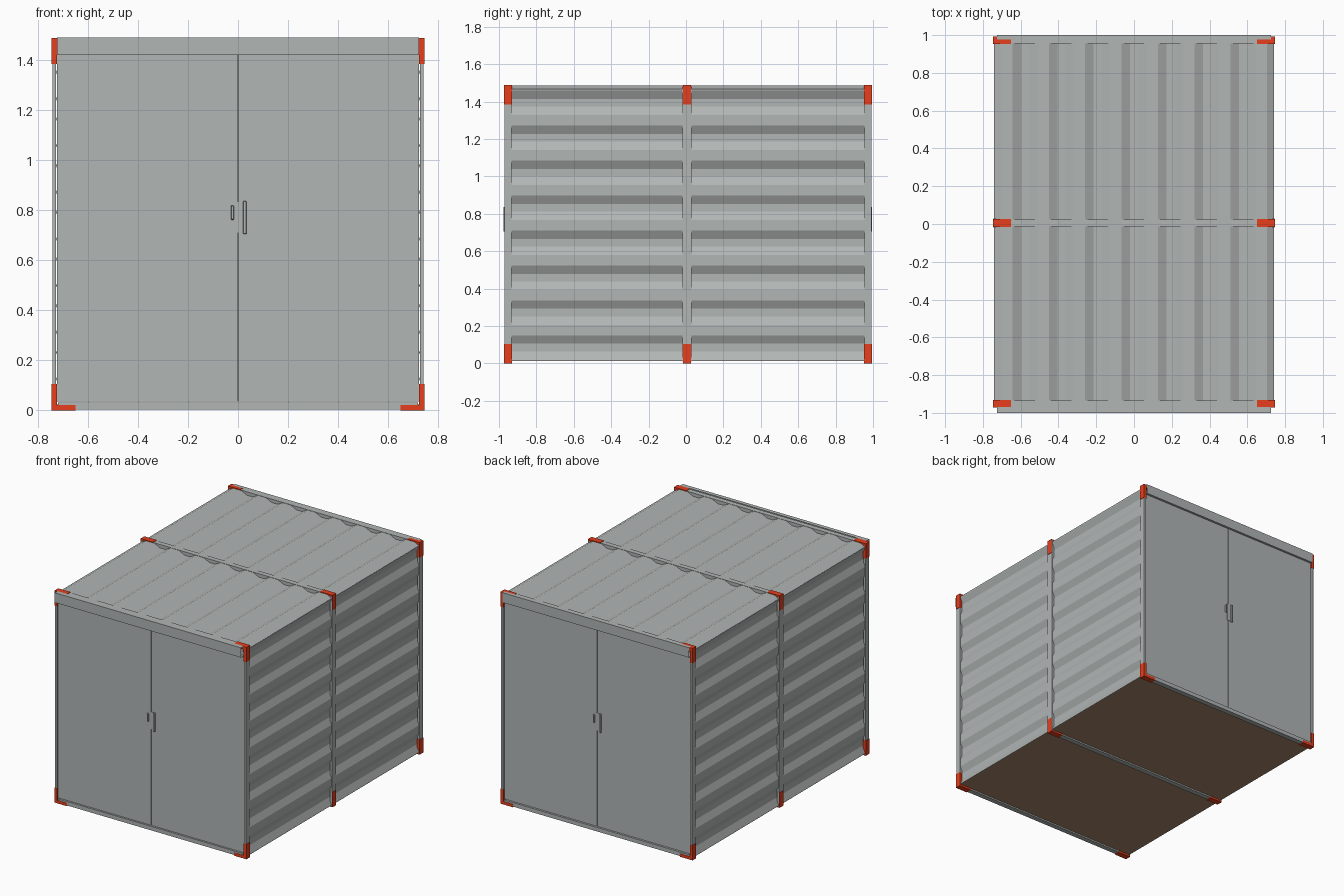
import bpy, bmesh
from mathutils import Vector

if "Cube" in bpy.data.objects:
    bpy.data.objects.remove(bpy.data.objects["Cube"])


def mat(name, col):
    m = bpy.data.materials.new(name)
    m.diffuse_color = (*col, 1)
    m.use_nodes = True
    m.node_tree.nodes["Principled BSDF"].inputs["Base Color"].default_value = m.diffuse_color
    return m


GREY = mat("steel grey", (0.44, 0.465, 0.46))
RED = mat("corner red", (0.82, 0.05, 0.012))
BROWN = mat("floor brown", (0.38, 0.24, 0.145))


def make(name, bm, m, recalc=True):
    if recalc:
        bmesh.ops.recalc_face_normals(bm, faces=bm.faces[:])
    me = bpy.data.meshes.new(name)
    bm.to_mesh(me)
    bm.free()
    me.materials.append(m)
    ob = bpy.data.objects.new(name, me)
    bpy.context.collection.objects.link(ob)
    return ob


def box(name, x, y, z, m=GREY, bevel=0):
    bm = bmesh.new()
    bmesh.ops.create_cube(bm, size=1)
    for v in bm.verts:
        v.co = [(a[0] + a[1]) / 2 + c * abs(a[1] - a[0]) for c, a in zip(v.co, (x, y, z))]
    if bevel:
        bmesh.ops.bevel(bm, geom=bm.edges[:], offset=bevel, segments=1, affect='EDGES')
    return make(name, bm, m)


def prism(name, pts, y0, y1, m):
    """Extrude an (x, z) outline along y."""
    bm = bmesh.new()
    f = bm.faces.new([bm.verts.new((x, y0, z)) for x, z in pts])
    r = bmesh.ops.extrude_face_region(bm, geom=[f])
    bmesh.ops.translate(bm, vec=(0, y1 - y0, 0),
                        verts=[g for g in r["geom"] if isinstance(g, bmesh.types.BMVert)])
    return make(name, bm, m)


def wave(lo, hi, centre, pitch, depth):
    """Trapezoid corrugation: (position, inward depth), clipped to lo..hi."""
    raw = []
    for k in range(-10, 11):
        c = centre + k * pitch
        raw += [(c - 0.066, 0), (c - 0.021, depth), (c + 0.021, depth), (c + 0.066, 0)]
    out = []
    for (a, da), (b, db) in zip(raw, raw[1:]):
        s, e = max(a, lo), min(b, hi)
        if s < e:
            if not out:
                out.append((s, da + (db - da) * (s - a) / (b - a)))
            out.append((e, da + (db - da) * (e - a) / (b - a)))
    return out


def sheet(name, pts, y0, y1, outward):
    bm = bmesh.new()
    rows = [[bm.verts.new((x, y, z)) for x, z in pts] for y in (y0, y1)]
    for i in range(len(pts) - 1):
        f = bm.faces.new((rows[0][i], rows[0][i + 1], rows[1][i + 1], rows[1][i]))
        f.normal_update()
        if f.normal.dot(Vector(outward)) < 0:
            f.normal_flip()
    ob = make(name, bm, GREY, recalc=False)
    sol = ob.modifiers.new("thickness", 'SOLIDIFY')
    sol.thickness, sol.offset = 0.004, -1
    return ob


FRAMES = {"front": -0.952, "middle": 0.005, "back": 0.973}
H = 0.0205
Y0, Y1 = FRAMES["front"], FRAMES["back"]

# corrugated roof and side walls
sheet("roof_sheet", [(p, 1.485 - d) for p, d in wave(-0.742, 0.742, 0, 0.1925, 0.022)],
      Y0, Y1, (0, 0, 1))
for s, side in ((-1, "left"), (1, "right")):
    sheet(side + "_wall_sheet",
          [(s * (0.741 - d), p) for p, d in wave(0.014, 1.468, 0.0845, 0.187, 0.022)],
          Y0, Y1, (s, 0, 0))

# floor
box("floor", (-0.737, 0.737), (Y0, Y1), (0.014, 0.024), BROWN)

# three frames: posts, beams and red corner brackets
for name, yc in FRAMES.items():
    w = 0.018
    p = 0.024 if name == "middle" else 0.0195
    box(name + "_roof_beam", (-0.70, 0.70), (yc - w, yc + w), (1.462, 1.487))
    box(name + "_floor_beam", (-0.72, 0.72), (yc - w, yc + w), (0.004, 0.032))
    for s, side in ((-1, "left"), (1, "right")):
        box(f"{name}_{side}_post", (s * 0.728, s * 0.743), (yc - p, yc + p), (0.01, 1.48))
        for top in (False, True):
            ell = [(0.746, 0), (0.746, 0.105), (0.725, 0.105), (0.725, 0.021),
                   (0.65, 0.021), (0.65, 0)]
            pts = [(s * x, 1.49 - z if top else z) for x, z in ell]
            prism(f"{name}_{side}_{'top' if top else 'bottom'}_bracket", pts,
                  yc - H, yc + H, RED)

# double doors, header and handles at both ends (second end turned by 180 degrees)
for s, end, face, tip, root in ((1, "front", -0.964, -1.0, -0.97),
                                (-1, "back", 0.984, 1.0, 0.977)):
    def yr(a, b):
        return (face - s * a, face - s * b)   # distances outward from the door face
    for t, leaf in ((-1, "left"), (1, "right")):
        box(f"{end}_door_{leaf}", (s * t * 0.0025, s * t * 0.724), yr(-0.02, 0), (0.036, 1.45))
    box(end + "_door_seam_backing", (-0.03, 0.03), yr(-0.026, -0.02), (0.036, 1.45))
    box(end + "_handle_plate", (s * -0.01, s * 0.018), yr(-0.002, 0.003), (0.71, 0.835))
    box(end + "_long_handle", (s * 0.021, s * 0.034), yr(0, 0.011), (0.705, 0.837), bevel=0.002)
    box(end + "_short_handle", (s * -0.029, s * -0.016), yr(0, 0.011), (0.762, 0.82), bevel=0.003)
    # header: channel with open ends
    prof = [(root, 1.491), (tip, 1.491), (tip, 1.422), (face, 1.422)]
    bm = bmesh.new()
    cols = [[bm.verts.new((x, y, z)) for x in (-0.725, 0.725)] for y, z in prof]
    for a, b in zip(cols, cols[1:]):
        f = bm.faces.new((a[0], b[0], b[1], a[1]))
        f.normal_update()
        mid = Vector((0, root, 1.455))
        if f.normal.dot(f.calc_center_median() - mid) < 0:
            f.normal_flip()
    make(end + "_header", bm, GREY, recalc=False)
